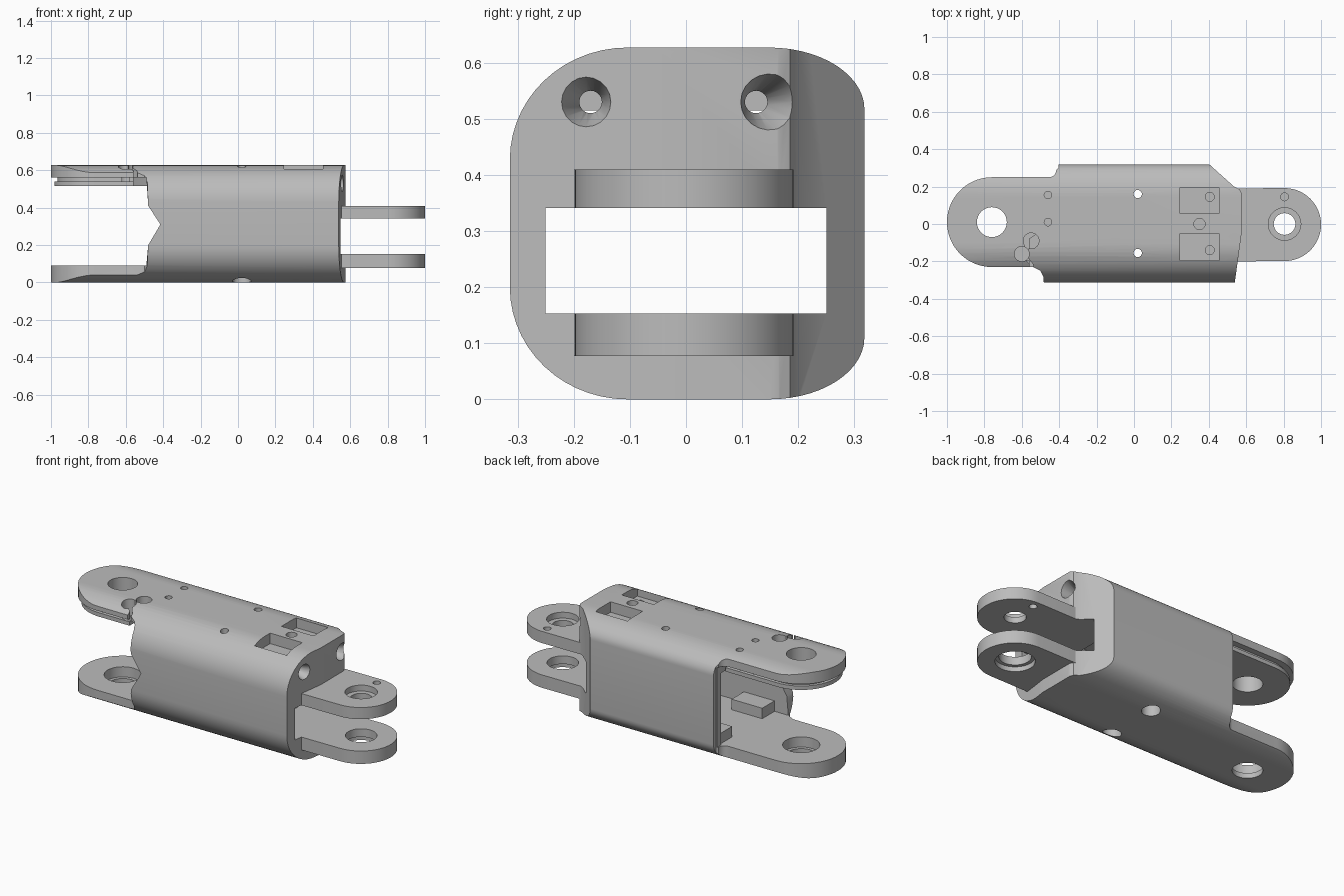
import bpy, bmesh
from math import sin, cos, pi, radians
from mathutils import Matrix, Vector

if "Cube" in bpy.data.objects:
    bpy.data.objects.remove(bpy.data.objects["Cube"])

grey = bpy.data.materials.new("plain grey")
grey.use_nodes = True
grey.diffuse_color = (0.5, 0.5, 0.5, 1)
grey.node_tree.nodes["Principled BSDF"].inputs["Base Color"].default_value = (0.5, 0.5, 0.5, 1)


def finish(name, bm):
    bmesh.ops.recalc_face_normals(bm, faces=bm.faces)
    me = bpy.data.meshes.new(name)
    bm.to_mesh(me)
    bm.free()
    me.materials.append(grey)
    ob = bpy.data.objects.new(name, me)
    bpy.context.collection.objects.link(ob)
    return ob


def prism(name, pts, a, b, axis="z"):
    place = {"x": lambda u, v, w: (w, u, v), "y": lambda u, v, w: (u, w, v),
             "z": lambda u, v, w: (u, v, w)}[axis]
    bm = bmesh.new()
    rings = [[bm.verts.new(place(u, v, w)) for u, v in pts] for w in (a, b)]
    bm.faces.new(rings[0])
    bm.faces.new(rings[1])
    n = len(pts)
    for i in range(n):
        j = (i + 1) % n
        bm.faces.new((rings[0][i], rings[0][j], rings[1][j], rings[1][i]))
    return finish(name, bm)


def arc(cx, cy, rx, ry, a0, a1, n=14):
    return [(cx + rx * cos(radians(a0 + (a1 - a0) * i / n)),
             cy + ry * sin(radians(a0 + (a1 - a0) * i / n))) for i in range(n + 1)]


def rect(x0, x1, y0, y1):
    return [(x0, y0), (x1, y0), (x1, y1), (x0, y1)]


def drill(x, y, z0, z1, r, axis="z"):
    return prism("cutter", arc(x, y, r, r, 0, 360, 32)[:-1], z0, z1, axis)


def cone(start, end, r0, r1):
    a, b = Vector(start), Vector(end)
    turn = (b - a).to_track_quat("Z", "Y").to_matrix().to_4x4()
    bm = bmesh.new()
    bmesh.ops.create_cone(bm, cap_ends=True, segments=20, radius1=r0, radius2=r1,
                          depth=(b - a).length, matrix=Matrix.Translation((a + b) / 2) @ turn)
    return finish("cutter", bm)


def combine(ob, cutters, op="DIFFERENCE"):
    for c in cutters:
        mod = ob.modifiers.new("cut", "BOOLEAN")
        mod.operation, mod.object, mod.solver = op, c, "EXACT"
        bpy.context.view_layer.update()
        me = bpy.data.meshes.new_from_object(ob.evaluated_get(bpy.context.evaluated_depsgraph_get()))
        ob.modifiers.clear()
        ob.data = me
        bpy.data.objects.remove(c)


def smooth(ob):
    bpy.ops.object.select_all(action="DESELECT")
    ob.select_set(True)
    bpy.context.view_layer.objects.active = ob
    bpy.ops.object.shade_smooth_by_angle(angle=radians(30))


# Housing: rounded cross-section limited by the plan outline
section = (arc(-0.104, 0.427, 0.21, 0.2, 180, 90) + arc(0.148, 0.517, 0.17, 0.11, 90, 0)
           + arc(0.148, 0.11, 0.17, 0.11, 0, -90) + arc(-0.104, 0.2, 0.21, 0.2, 270, 180))
plan = (arc(-0.76, 0.01, 0.24, 0.24, 90, 270, 28)
        + [(-0.54, -0.23), (-0.5, -0.25), (-0.485, -0.28), (-0.48, -0.34), (0.535, -0.34),
           (0.575, -0.05), (0.575, 0.165), (0.565, 0.185), (0.535, 0.2), (0.41, 0.312),
           (0.38, 0.34), (-0.4, 0.34), (-0.405, 0.3)]
        + arc(-0.455, 0.29, 0.04, 0.04, 0, -90, 6))
housing = prism("housing", section, -1.1, 0.8, "x")
combine(housing, [prism("cutter", plan, -0.1, 0.8)], "INTERSECT")

# Open mouth, inner cavity and end slot
mouth = [(-1.1, 0.09), (-0.49, 0.09), (-0.48, 0.2), (-0.415, 0.31), (-0.48, 0.41),
         (-0.49, 0.56), (-1.1, 0.56)]
cuts = [prism("cutter", mouth, -0.5, -0.2, "y"),
        prism("cutter", rect(-1.1, -0.41, -0.21, 0.5), 0.09, 0.56),
        prism("cutter", rect(-0.55, 0.32, -0.255, 0.26), 0.09, 0.515),
        prism("cutter", rect(0.25, 0.8, -0.25, 0.25), 0.153, 0.341)]

# Hinge bores and the keyhole slit beside them
cuts += [drill(-0.76, 0.01, -0.1, 0.7, 0.08), drill(-0.76, 0.01, 0.03, 0.2, 0.1),
         drill(-0.6, -0.16, 0.5, 0.7, 0.04), drill(-0.55, -0.09, 0.5, 0.7, 0.042),
         prism("cutter", [(-0.61, -0.15), (-0.59, -0.165), (-0.54, -0.1), (-0.56, -0.085)], 0.5, 0.7),
         prism("cutter", [(-0.61, -0.165), (-0.56, -0.21), (-0.56, -0.3), (-0.52, -0.3),
                          (-0.54, -0.215), (-0.59, -0.15)], 0.5, 0.7)]

# Screw holes through top and bottom, with small pin holes
for y in (0.16, -0.155):
    cuts += [drill(0.02, y, 0.3, 0.7, 0.022), drill(0.02, y, -0.1, 0.2, 0.05)]
cuts += [drill(-0.46, 0.155, 0.54, 0.7, 0.02), drill(-0.46, 0.01, 0.54, 0.7, 0.02),
         drill(0.35, 0, 0.57, 0.7, 0.03)]

# Nut pockets and countersunk end screws
for y0, y1, hy in ((0.055, 0.195, 0.145), (-0.195, -0.05, -0.14)):
    cuts += [prism("cutter", rect(0.245, 0.455, y0, y1), 0.565, 0.7),
             drill(0.405, hy, 0.5, 0.6, 0.024)]
cuts += [drill(-0.17, 0.53, 0.2, 0.7, 0.02, "x"), drill(0.125, 0.53, 0.2, 0.7, 0.02, "x"),
         cone((0.62, -0.185, 0.53), (0.48, -0.17, 0.53), 0.064, 0.02),
         cone((0.62, 0.155, 0.53), (0.48, 0.125, 0.53), 0.064, 0.02)]
combine(housing, cuts)
smooth(housing)

# Stepped ring under the upper hinge plate
for name, r, z0, z1 in (("hinge_groove", 0.205, 0.53, 0.565), ("hinge_lip", 0.222, 0.517, 0.54)):
    pts = arc(-0.76, 0.01, r, r, 90, 270, 28) + [(-0.56, 0.01 - r), (-0.56, -0.08),
                                                  (-0.5, -0.04), (-0.42, 0.0), (-0.42, 0.01 + r)]
    ring = prism(name, pts, z0, z1)
    combine(ring, [drill(-0.76, 0.01, 0.4, 0.7, 0.08), drill(-0.6, -0.16, 0.4, 0.7, 0.04)])
    smooth(ring)

# Ledges on the cavity floor
for name, y0, y1 in (("front_ledge", -0.26, -0.14), ("back_ledge", 0.14, 0.27)):
    prism(name, rect(-0.4, -0.2, y0, y1), 0.08, 0.152)

# Pair of rounded lugs at the other end
lug_plan = [(0.54, 0.19)] + arc(0.805, -0.003, 0.195, 0.195, 90, -90, 28) + [(0.54, -0.2)]
upper = prism("upper_lug", lug_plan, 0.341, 0.41)
combine(upper, [drill(0.805, 0, 0.3, 0.5, 0.058), drill(0.805, 0, 0.375, 0.5, 0.087),
                drill(0.805, 0.145, 0.3, 0.5, 0.021)])
lower = prism("lower_lug", lug_plan, 0.077, 0.153)
combine(lower, [drill(0.805, 0, 0, 0.3, 0.085), drill(0.805, 0, 0, 0.105, 0.105)])
for lug in (upper, lower):
    smooth(lug)
